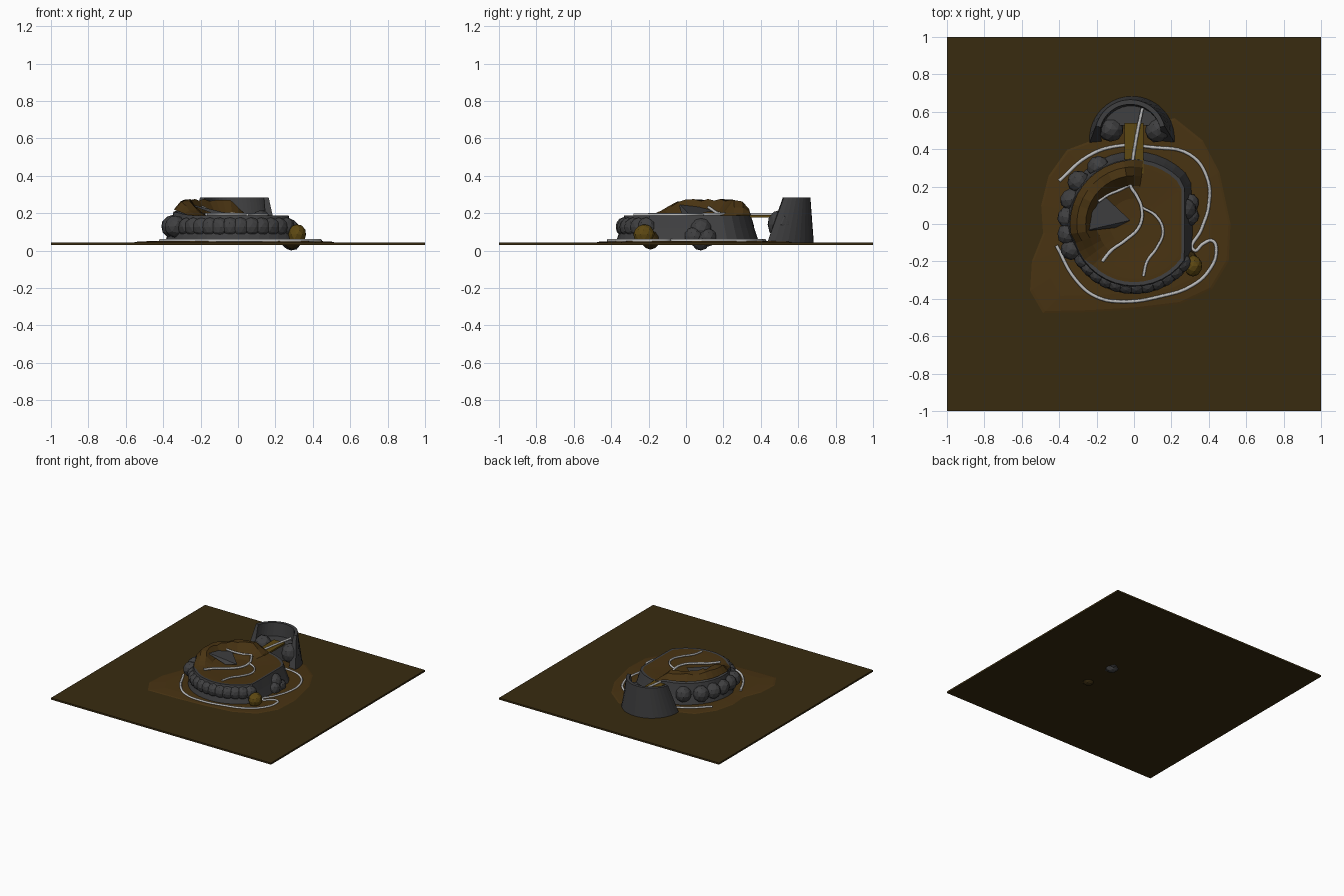
import bpy, math, random
from math import sin, cos, pi, radians

if "Cube" in bpy.data.objects:
    bpy.data.objects.remove(bpy.data.objects["Cube"])
random.seed(4)

def material(name, c):
    m = bpy.data.materials.new(name)
    m.diffuse_color = (*c, 1)
    m.use_nodes = True
    m.node_tree.nodes["Principled BSDF"].inputs["Base Color"].default_value = m.diffuse_color
    return m

EARTH = material("dark_earth", (0.040, 0.024, 0.005))
MUD = material("mud", (0.065, 0.033, 0.006))
STONE = material("stone", (0.050, 0.050, 0.052))
WOOD = material("wood", (0.11, 0.065, 0.006))
PALE = material("pale", (0.5, 0.5, 0.5))

def mesh(name, verts, faces, mat):
    me = bpy.data.meshes.new(name)
    me.from_pydata(verts, [], faces)
    me.update()
    ob = bpy.data.objects.new(name, me)
    bpy.context.collection.objects.link(ob)
    me.materials.append(mat)
    return ob

def loft(name, rings, mat, cap_top=False, closed=True):
    n = len(rings[0])
    verts = [p for r in rings for p in r]
    faces = []
    for k in range(len(rings) - 1):
        for i in range(n if closed else n - 1):
            j = (i + 1) % n
            faces.append((k*n + i, k*n + j, k*n + n + j, k*n + n + i))
    if cap_top:
        faces.append(tuple(range((len(rings) - 1)*n, len(rings)*n)))
    return mesh(name, verts, faces, mat)

def box(name, x0, x1, y0, y1, z0, z1, mat):
    return mesh(name, [(x, y, z) for z in (z0, z1) for x, y in
                ((x0, y0), (x1, y0), (x1, y1), (x0, y1))],
                [(3, 2, 1, 0), (4, 5, 6, 7), (0, 1, 5, 4), (1, 2, 6, 5),
                 (2, 3, 7, 6), (3, 0, 4, 7)], mat)

def rock(name, x, y, z, size, mat=STONE, turn=0):
    bpy.ops.mesh.primitive_ico_sphere_add(subdivisions=2, radius=1, location=(x, y, z))
    ob = bpy.context.object
    ob.name = name
    ob.scale = size
    ob.rotation_euler[2] = turn
    for v in ob.data.vertices:
        v.co *= random.uniform(0.96, 1.03)
    ob.data.materials.append(mat)

def strand(name, pts, z, radius=0.009):
    cu = bpy.data.curves.new(name, 'CURVE')
    cu.dimensions = '3D'
    cu.bevel_depth, cu.bevel_resolution, cu.resolution_u = radius, 1, 6
    sp = cu.splines.new('BEZIER')
    sp.bezier_points.add(len(pts) - 1)
    for b, p in zip(sp.bezier_points, pts):
        b.co = (p[0], p[1], p[2] if len(p) > 2 else z)
        b.handle_left_type = b.handle_right_type = 'AUTO'
    cu.use_fill_caps = True
    cu.materials.append(PALE)
    ob = bpy.data.objects.new(name, cu)
    bpy.context.collection.objects.link(ob)

# ground slab and mud patch
box("ground_slab", -1, 1, -1, 1, 0.03, 0.044, EARTH)
patch = [(-.49, -.48), (-.25, -.475), (0, -.46), (.25, -.43), (.42, -.35), (.51, -.2),
         (.52, 0), (.46, .28), (.37, .45), (.22, .57), (0, .53), (-.2, .46), (-.36, .4),
         (-.46, .26), (-.5, .1), (-.49, -.05), (-.55, -.2), (-.56, -.36)]
loft("mud_patch", [[(x*s, y*s, z) for x, y in patch] for s, z in
                   ((1, .043), (.97, .047), (.8, .052))], MUD, cap_top=True)

# basin: grey sloping wall, muddy top with a raised broken rim at back left
N = 40
def edge(a):
    r = 0.34 if sin(a) > -0.3 else 0.325
    return min(r, 0.265 / cos(a)) if cos(a) > 0.1 and sin(a) > -0.55 else r

def rim(a):
    d = math.degrees(a) % 360
    return max(0, min(1, (d - 82)/16, (220 - d)/35))

ANG = [2*pi*i/N for i in range(N)]
def ring(s, z, grow=0, hill=0, rough=0):
    return [((edge(a)*s + grow)*cos(a), (edge(a)*s + grow)*sin(a),
             z + hill*rim(a) + random.uniform(-rough, rough)*rim(a)) for a in ANG]

loft("basin_wall", [ring(1, .045, .05), ring(1, .12, .025), ring(1, .188, .005, .02),
                    ring(.94, .186, 0, .03)], STONE)
loft("mud_top", [ring(1, .186, .002, .035), ring(.9, .187, 0, .078, .008),
                 ring(.76, .186, 0, .082, .009), ring(.6, .184, 0, .015),
                 ring(.4, .182), ring(.1, .181)], MUD, cap_top=True)
# grey slabs lying in the hollow and on the rim
mesh("hollow_slab", [(-.28, -.04, .255), (-.02, .02, .190), (-.18, .17, .215),
                     (-.24, .13, .262), (-.1, -.02, .184)],
     [(0, 1, 2), (0, 2, 3), (0, 4, 1)], STONE)

# boulders along the left side and back
for i, (x, y, r) in enumerate([(-.19, .305, .06), (-.295, .225, .062), (-.335, .13, .06),
                               (-.35, .035, .06), (-.35, -.055, .06), (-.335, -.135, .057)]):
    rock(f"side_boulder_{i}", x, y, .128, (r, r, r*1.05), turn=i)
# row of stones along the front
for i in range(12):
    a = radians(215 + i*9.6)
    rock(f"front_stone_{i}", .335*cos(a), .335*sin(a), .125, (.042, .053, .052), turn=a)
# loose rocks on the right
for i, (x, y, z, r) in enumerate([(.27, .08, .11, .062), (.30, .04, .075, .05),
                                  (.30, .115, .07, .05), (.285, .08, .055, .055)]):
    rock(f"right_rock_{i}", x, y, z, (r, r*.95, r), turn=i)
rock("brown_rock", .315, -.225, .085, (.05, .058, .056), WOOD)
rock("brown_rock_low", .29, -.19, .055, (.05, .05, .05), EARTH)

# back tower: half-round tapering wall with an inner floor
def arc(r, z, cy, cx=-.01, a0=-5, a1=185, n=20):
    return [(cx + r*cos(radians(a0 + (a1 - a0)*i/n)),
             cy + r*sin(radians(a0 + (a1 - a0)*i/n)), z) for i in range(n + 1)]
sections = [arc(.228, .044, .455), arc(.19, .285, .475, -.02, 15, 165),
            arc(.165, .285, .475, -.02, 15, 165), arc(.165, .044, .455)]
loft("tower_wall", sections + [sections[0]], STONE, closed=False)
wall = bpy.data.objects["tower_wall"].data
ends = [[tuple(s[k]) for s in sections] for k in (0, -1)]
mesh("tower_wall_ends", ends[0] + ends[1], [(0, 1, 2, 3), (7, 6, 5, 4)], STONE)
floor = arc(.168, .18, .47, -.01, 20, 160)
loft("tower_floor", [[(x, y, .045) for x, y, z in floor], floor], STONE, cap_top=True)
for i, x in enumerate((-.125, .125)):
    rock(f"tower_boulder_{i}", x, .505, .14, (.07, .065, .078), turn=i)

# plank bridge
box("plank", -.05, .05, .27, .54, .176, .19, WOOD)

# pale strands on the ground and over the top
strand("ground_strand", [(-.4, .23), (-.25, .36), (-.1, .415), (.1, .41), (.3, .37), (.39, .25),
                         (.4, .1), (.36, -.03), (.32, -.14), (.37, -.105), (.42, -.09),
                         (.44, -.14), (.4, -.25), (.3, -.335), (.15, -.385), (-.05, -.415),
                         (-.2, -.39), (-.31, -.3), (-.415, -.115)], .053)
strand("bridge_strand", [(.045, .62), (.02, .5), (-.005, .35), (-.02, .21), (.015, .15),
                         (.04, .09), (.03, -.01), (-.05, -.09), (-.12, -.14), (-.17, -.2)], .194)
strand("left_strand", [(-.02, .21), (-.08, .18, .198), (-.14, .155, .208), (-.19, .12, .232)], .196, .008)
strand("right_strand", [(.04, .09), (.12, .04), (.155, -.04), (.12, -.13), (.07, -.2),
                        (.05, -.28)], .192, .008)
